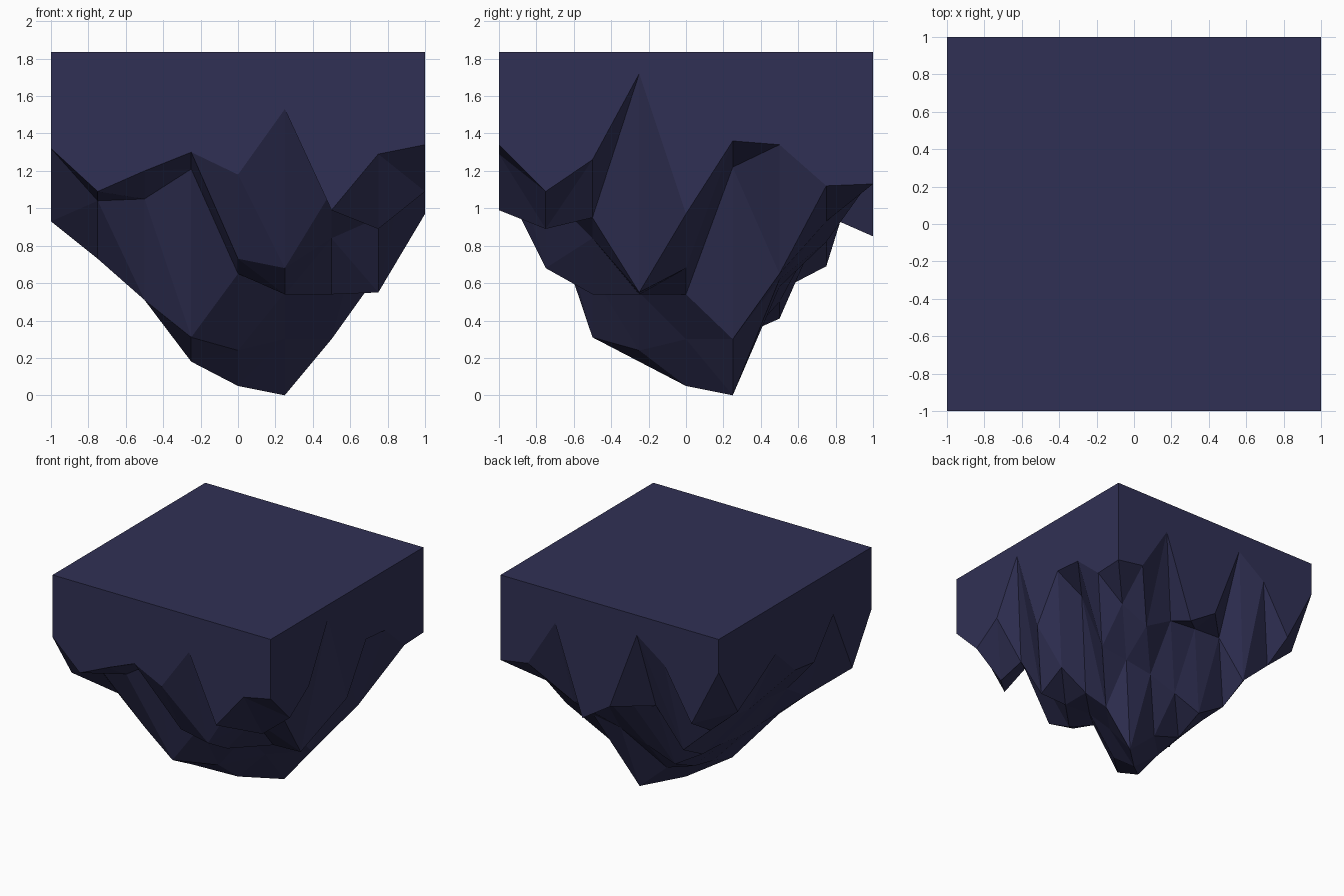
import bpy, bmesh

if "Cube" in bpy.data.objects:
    bpy.data.objects.remove(bpy.data.objects["Cube"])

TOP = 1.835
N = 9
# depth of the rocky underside: rows run front to back, columns left to right
DEPTHS = [
    [1.32, 1.09, 1.20, 1.30, 1.18, 1.53, 0.99, 1.29, 1.34],
    [0.93, 1.04, 1.05, 1.21, 0.73, 0.68, 1.09, 0.89, 1.09],
    [1.47, 0.73, 0.51, 0.31, 0.65, 0.54, 0.84, 0.95, 1.26],
    [1.17, 0.88, 0.52, 0.18, 0.24, 0.55, 0.54, 0.55, 1.72],
    [1.20, 0.90, 0.52, 0.25, 0.05, 0.30, 0.54, 0.68, 0.97],
    [1.43, 0.90, 0.55, 0.30, 0.22, 0.00, 0.30, 1.22, 1.36],
    [1.28, 0.93, 0.56, 0.41, 0.50, 0.58, 0.62, 0.65, 1.34],
    [1.14, 0.92, 0.69, 0.99, 0.98, 0.96, 0.82, 0.93, 1.12],
    [1.56, 1.07, 1.49, 1.67, 1.01, 0.85, 1.57, 1.17, 1.13],
]

bm = bmesh.new()
grid = [[bm.verts.new((-1 + 0.25 * i, -1 + 0.25 * j, DEPTHS[j][i]))
         for i in range(N)] for j in range(N)]

# faceted underside, every cell split along the same diagonal
for j in range(N - 1):
    for i in range(N - 1):
        a, b = grid[j][i], grid[j][i + 1]
        c, d = grid[j + 1][i + 1], grid[j + 1][i]
        bm.faces.new((a, c, b))
        bm.faces.new((a, d, c))

# straight side walls up to the flat top
rim = [e for e in bm.edges if e.is_boundary]
walls = bmesh.ops.extrude_edge_only(bm, edges=rim)["geom"]
for v in (g for g in walls if isinstance(g, bmesh.types.BMVert)):
    v.co.z = TOP

# flat top
bmesh.ops.holes_fill(bm, edges=[e for e in bm.edges if e.is_boundary], sides=0)
bmesh.ops.recalc_face_normals(bm, faces=bm.faces[:])

mesh = bpy.data.meshes.new("floating_rock_block")
bm.to_mesh(mesh)
bm.free()
rock = bpy.data.objects.new("floating_rock_block", mesh)
bpy.context.collection.objects.link(rock)

# dark blue stone
stone = bpy.data.materials.new("dark_stone")
stone.diffuse_color = (0.03, 0.03, 0.09, 1)
stone.use_nodes = True
stone.node_tree.nodes["Principled BSDF"].inputs["Base Color"].default_value = stone.diffuse_color
mesh.materials.append(stone)
